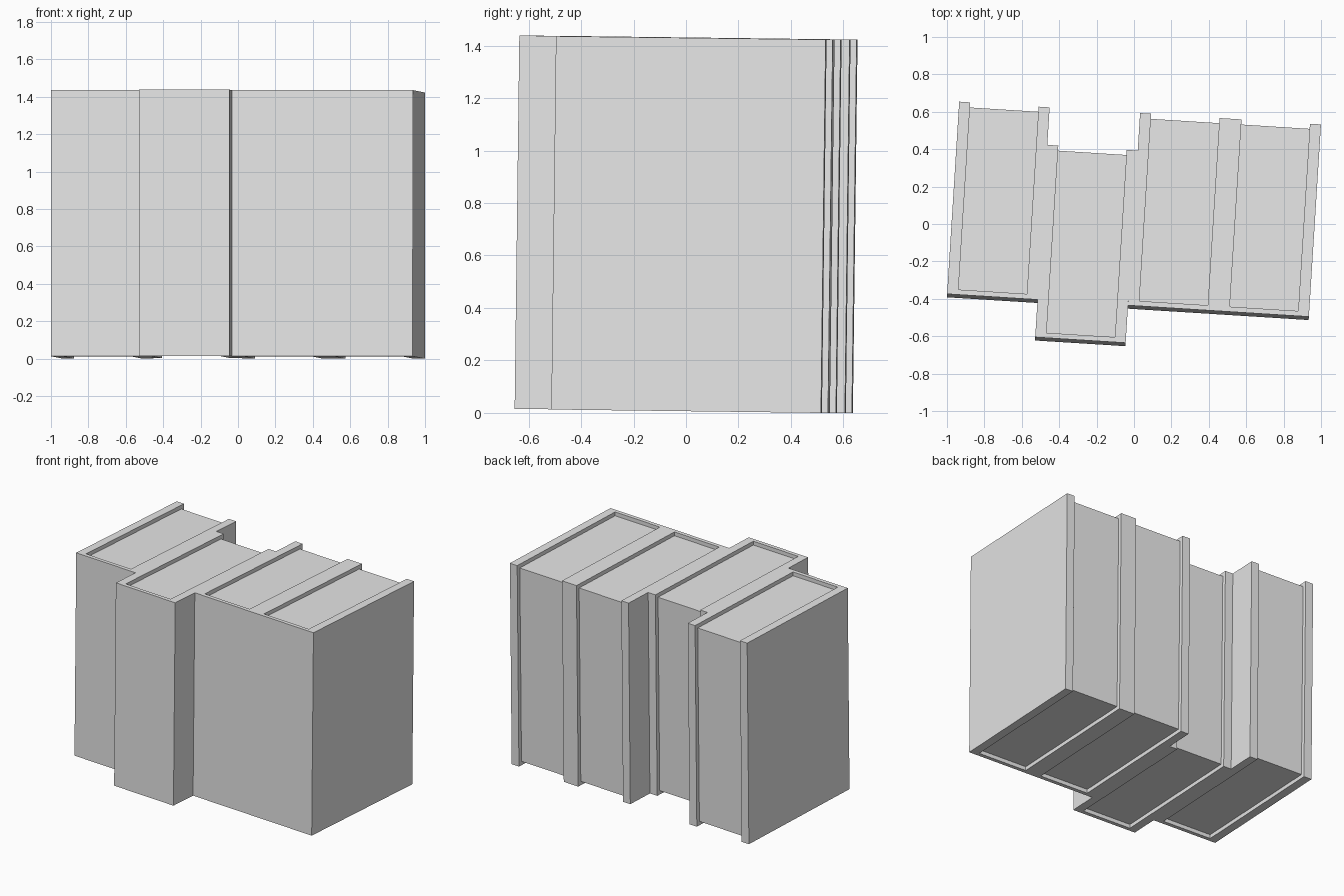
import bpy, bmesh
from math import radians
from mathutils import Matrix

cube = bpy.data.objects.get("Cube")
if cube:
    bpy.data.objects.remove(cube, do_unlink=True)

WIDTH, HEIGHT, DEPTH = 0.4845, 1.423, 1.03   # one closed book
BOARD, SPINE, INSET = 0.059, 0.027, 0.027    # cover thickness, page setback

grey = bpy.data.materials.new("plain grey")
grey.use_nodes = True
colour = (0.8, 0.8, 0.8, 1)
grey.diffuse_color = colour
grey.node_tree.nodes["Principled BSDF"].inputs["Base Color"].default_value = colour

# The row is turned slightly and leans back a little
LEAN = (Matrix.Translation((0.002, -0.02, 0.0075))
        @ Matrix.Rotation(radians(-3.6), 4, "Z")
        @ Matrix.Rotation(radians(-0.72), 4, "X"))


def prism(name, outline, z0, z1, place):
    """Extrude a flat outline upwards from z0 to z1."""
    bm = bmesh.new()
    base = bm.faces.new([bm.verts.new((x, y, z0)) for x, y in outline])
    top = bmesh.ops.extrude_face_region(bm, geom=[base])["geom"]
    verts = [v for v in top if isinstance(v, bmesh.types.BMVert)]
    bmesh.ops.translate(bm, verts=verts, vec=(0, 0, z1 - z0))
    bmesh.ops.recalc_face_normals(bm, faces=bm.faces)
    mesh = bpy.data.meshes.new(name)
    bm.to_mesh(mesh)
    bm.free()
    mesh.materials.append(grey)
    obj = bpy.data.objects.new(name, mesh)
    obj.matrix_world = place
    bpy.context.collection.objects.link(obj)


def book(name, left, front):
    place = LEAN @ Matrix.Translation((left, front, 0))
    a, b = BOARD, WIDTH - BOARD
    # Cover: spine at the front joining two boards
    cover = [(0, 0), (WIDTH, 0), (WIDTH, DEPTH), (b, DEPTH),
             (b, SPINE), (a, SPINE), (a, DEPTH), (0, DEPTH)]
    prism(name + "_cover", cover, 0, HEIGHT, place)
    # Page block, set back at the top, bottom and rear
    back = DEPTH - INSET
    pages = [(a, SPINE), (b, SPINE), (b, back), (a, back)]
    prism(name + "_pages", pages, INSET, HEIGHT - INSET, place)


# Four books side by side, the second pulled forward
for i, front in enumerate((-0.434, -0.635, -0.434, -0.434)):
    book(f"book_{i + 1}", -0.977 + i * WIDTH, front)
